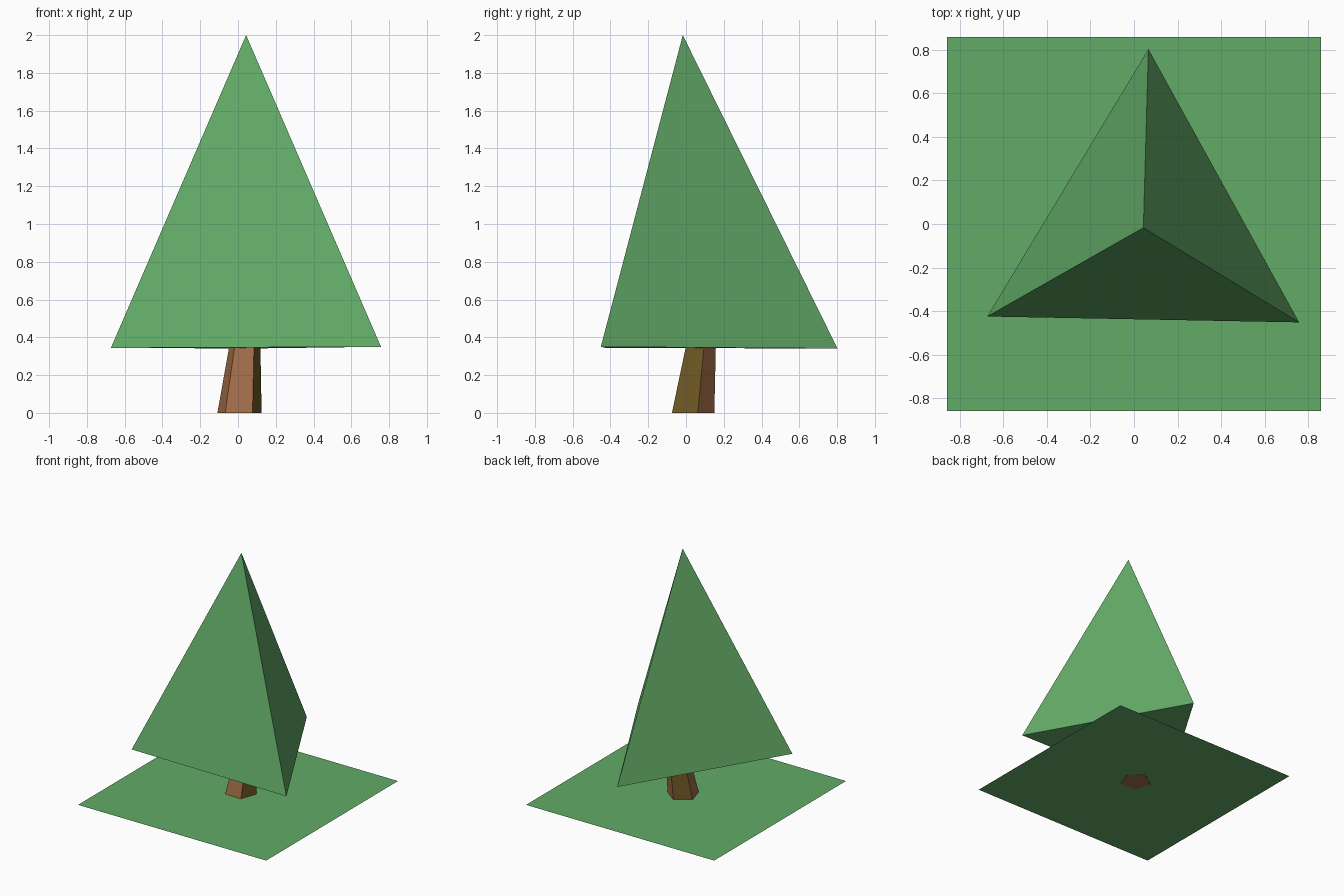
import bpy, bmesh, math

if "Cube" in bpy.data.objects:
    bpy.data.objects.remove(bpy.data.objects["Cube"])


def material(name, rgb):
    # sRGB 0-255 to linear
    lin = [((c / 255 + 0.055) / 1.055) ** 2.4 for c in rgb]
    m = bpy.data.materials.new(name)
    m.diffuse_color = (*lin, 1.0)
    m.use_nodes = True
    m.node_tree.nodes["Principled BSDF"].inputs["Base Color"].default_value = m.diffuse_color
    return m


green = material("leaf_green", (99, 171, 103))
brown = material("bark_brown", (160, 109, 72))
olive = material("bark_olive", (112, 88, 37))


def finish(name, bm, mats):
    bmesh.ops.recalc_face_normals(bm, faces=bm.faces)
    me = bpy.data.meshes.new(name)
    bm.to_mesh(me)
    bm.free()
    for m in mats:
        me.materials.append(m)
    ob = bpy.data.objects.new(name, me)
    bpy.context.collection.objects.link(ob)
    return ob


# Flat square of grass
bm = bmesh.new()
s = 0.858
bm.faces.new([bm.verts.new((x, y, 0.003)) for x, y in ((-s, -s), (s, -s), (s, s), (-s, s))])
finish("grass", bm, [green])

# Foliage: closed three-sided pyramid, slightly leaning
bm = bmesh.new()
apex = bm.verts.new((0.043, -0.017, 2.0))
base = [bm.verts.new(p) for p in ((-0.673, -0.424, 0.344), (0.757, -0.451, 0.35), (0.066, 0.802, 0.341))]
bm.faces.new(base[::-1])
for i in range(3):
    bm.faces.new((base[i], base[(i + 1) % 3], apex))
finish("foliage", bm, [green])

# Trunk: leaning, tapered pentagon with two bark colours
bm = bmesh.new()


def ring(cx, cy, z, r):
    angles = [math.radians(16.5 + 72 * i) for i in range(5)]
    return [bm.verts.new((cx + r * math.cos(a), cy + r * math.sin(a), z)) for a in angles]


low = ring(0.007, 0.027, 0.0, 0.123)
top = ring(0.036, 0.072, 0.36, 0.086)
bm.faces.new(low[::-1])
bm.faces.new(top)
for i in range(5):
    j = (i + 1) % 5
    f = bm.faces.new((low[i], low[j], top[j], top[i]))
    # olive bark on the back-left and right sides
    f.material_index = 1 if i in (1, 4) else 0
finish("trunk", bm, [brown, olive])
